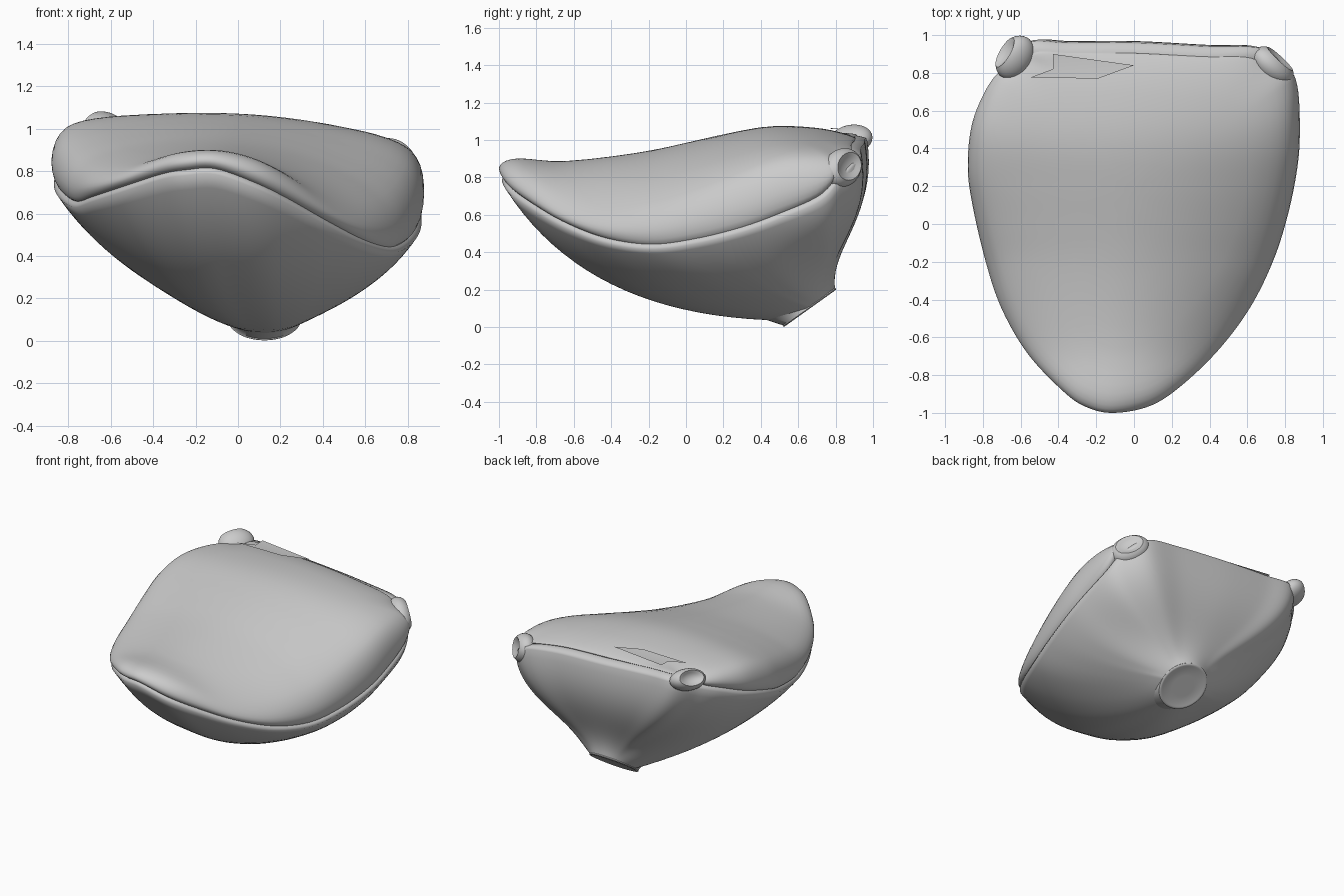
import bpy, bmesh, math
from mathutils import Vector, Matrix

if "Cube" in bpy.data.objects:
    bpy.data.objects.remove(bpy.data.objects["Cube"])

# Rim outline seen from above, with the seam height at each point
RIM = [(-.11, -1, .81), (.08, -.965, .745), (.24, -.865, .67), (.44, -.675, .56),
       (.61, -.45, .475), (.735, -.2, .44), (.815, .05, .47), (.865, .3, .53),
       (.878, .5, .6), (.865, .73, .7), (.81, .84, .82), (.68, .94, .92),
       (.4, .95, .965), (0, .97, .99), (-.35, .97, 1.01), (-.58, .97, 1.015),
       (-.7, .83, .95), (-.79, .7, .9), (-.86, .52, .83), (-.88, .3, .76),
       (-.855, .1, .7), (-.785, -.2, .655), (-.7, -.45, .68), (-.56, -.69, .725),
       (-.37, -.89, .785), (-.25, -.97, .805)]
CENTRE = Vector((0, .15))


def catmull(a, b, c, d, t):
    return .5 * (2 * b + (c - a) * t + (2 * a - 5 * b + 4 * c - d) * t * t
                 + (3 * b - a - 3 * c + d) * t ** 3)


def closed_curve(points, steps):
    p = [Vector(q) for q in points]
    n = len(p)
    return [catmull(p[i - 1], p[i], p[(i + 1) % n], p[(i + 2) % n], k / steps)
            for i in range(n) for k in range(steps)]


def smooth01(a, b, v):
    t = max(0, min(1, (v - a) / (b - a)))
    return t * t * (3 - 2 * t)


def curve_at(keys, v):
    v = max(keys[0][0], min(keys[-1][0], v))
    for i in range(len(keys) - 1):
        if v <= keys[i + 1][0]:
            break

    def slope(j):
        a, b = keys[max(j - 1, 0)], keys[min(j + 1, len(keys) - 1)]
        return (b[1] - a[1]) / (b[0] - a[0])
    (x0, y0), (x1, y1) = keys[i], keys[i + 1]
    h, t = x1 - x0, (v - x0) / (x1 - x0)
    return (y0 * (1 + 2 * t) * (1 - t) ** 2 + slope(i) * h * t * (1 - t) ** 2
            + y1 * t * t * (3 - 2 * t) + slope(i + 1) * h * t * t * (t - 1))


CREST = [(-1, .915), (-.9, .91), (-.7, .887), (-.5, .9), (-.2, .942), (0, .985),
         (.2, 1.03), (.4, 1.068), (.55, 1.075), (.75, 1.058), (.95, 1.015)]
DROOP_R = [(-1, .7), (-.7, .65), (-.2, .38), (.5, .17), (.95, .13)]
DROOP_L = [(-1, .5), (-.7, .42), (-.2, .25), (.5, .09), (.95, .04)]


def top_z(x, y):
    d = x + .15
    return curve_at(CREST, y) - curve_at(DROOP_R if d > 0 else DROOP_L, y) * d * d


def finish(name, bm, angle=50, recalc=True):
    if recalc:
        bmesh.ops.recalc_face_normals(bm, faces=bm.faces)
    me = bpy.data.meshes.new(name)
    bm.to_mesh(me)
    bm.free()
    ob = bpy.data.objects.new(name, me)
    bpy.context.collection.objects.link(ob)
    bpy.ops.object.select_all(action='DESELECT')
    bpy.context.view_layer.objects.active = ob
    ob.select_set(True)
    bpy.ops.object.shade_smooth_by_angle(angle=math.radians(angle))
    return ob


def loft(name, rings, close_start=None, close_end=None, angle=50):
    bm = bmesh.new()
    loops = [[bm.verts.new(p) for p in ring] for ring in rings]
    n = len(loops[0])
    for a, b in zip(loops, loops[1:]):
        for i in range(n):
            bm.faces.new((a[i], a[(i + 1) % n], b[(i + 1) % n], b[i]))
    for loop, point in ((loops[0], close_start), (loops[-1], close_end)):
        if point is not None:
            c = bm.verts.new(point)
            for i in range(n):
                bm.faces.new((loop[i], loop[(i + 1) % n], c))
    return finish(name, bm, angle)


rim = closed_curve(RIM, 7)


def at(p, s):
    return CENTRE + (p.xy - CENTRE) * s


def rear_inset(p):
    return 1 - .08 * smooth01(.78, .93, p.y)


# Padded top: radial rings that roll over the rim and tuck in at the seam
ROLL = [(s / 10, 1) for s in range(1, 7)] + [
    (.7, 1), (.76, .995), (.82, .98), (.87, .955), (.91, .915), (.94, .86), (.965, .77),
    (.983, .66), (.995, .52), (1, .38), (.998, .25), (.99, .13), (.978, .04), (.965, 0)]
rings = []
for s, f in ROLL:
    ring = []
    for p in rim:
        q = at(p, s * (1 + (rear_inset(p) - 1) * smooth01(.2, .9, s)))
        t = top_z(q.x, q.y)
        if s > .8:
            t = max(t, p.z + .02)
        ring.append((q.x, q.y, p.z + (t - p.z) * f))
    rings.append(ring)
loft("padded_top", rings, close_start=(0, .15, top_z(0, .15)))

# Hull: curved shell from the seam down to the tilted round foot
FOOT = Vector((.125, .66, .105))
EX, EY = Vector((1, 0, 0)), Vector((0, .814, .581))
NORMAL = EX.cross(EY)


def foot(p, r, out=0):
    d = (p.xy - CENTRE).normalized()
    return FOOT + (EX * d.x + EY * d.y) * r - NORMAL * out


def neck(p):
    d = (p.xy - CENTRE).normalized()
    f = max(0, -d.y)
    return foot(p, .168) + Vector((0, -.09 * f, .03 * f))


hull = []
for s, dz in ((.95, .008), (.96, .008), (.97, .003), (.98, -.008)):
    hull.append([(*at(p, s * (rear_inset(p) if s < .965 else (1 + rear_inset(p)) / 2 if s < .975 else 1)),
                  p.z + dz) for p in rim])
STEPS = 20
for k in range(STEPS + 1):
    t = k / STEPS
    ring = []
    for p in rim:
        a = Vector((*at(p, .987), p.z - .025))
        b = neck(p)
        back = smooth01(.3, 1, p.y)
        front = smooth01(.1, .95, -p.y)
        # front and sides: one control point, raised to a cubic
        side = .62 if p.x < 0 else .67
        side = .645 + .025 * smooth01(-.5, .5, p.x) - .02
        c = Vector((a.x + .3 * (b.x - a.x), a.y + .3 * (b.y - a.y),
                    a.z + (side + .3 * front) * (b.z - a.z)))
        c1, c2 = a.lerp(c, 2 / 3), b.lerp(c, 2 / 3)
        # back: bulge under the rim, then pinch to a neck above the foot
        r1 = Vector((a.x + .12 * (b.x - a.x), a.y + .06, a.z + .5 * (b.z - a.z)))
        r2 = Vector((b.x + .15 * (a.x - b.x), b.y - .03, b.z + .22))
        c1, c2 = c1.lerp(r1, back), c2.lerp(r2, back)
        u = 1 - t
        ring.append(a * u ** 3 + c1 * 3 * u * u * t + c2 * 3 * u * t * t + b * t ** 3)
    hull.append(ring)
loft("hull_shell", hull, angle=85)

# Round foot plate, tapering from the neck to a flat disc
loft("round_foot", [[neck(p) for p in rim]] + [[foot(p, r, o) for p in rim] for r, o in
     ((.172, -.006), (.174, .0), (.17, .005), (.158, .006), (.15, .003), (.08, .003))],
     close_end=FOOT - NORMAL * .003)


# Dished corner sockets: ellipsoids with the outer cap pushed inward
def socket(name, loc, along, outward, size):
    bm = bmesh.new()
    bmesh.ops.create_uvsphere(bm, u_segments=32, v_segments=24, radius=1)
    for v in bm.verts:
        v.co.z = min(v.co.z, 1.45 - v.co.z)
    x = Vector(along).normalized()
    z = Vector(outward)
    z = (z - x * z.dot(x)).normalized()
    y = z.cross(x)
    m = Matrix((x * size[0], y * size[1], z * size[2])).transposed().to_4x4()
    bm.transform(Matrix.Translation(loc) @ m)
    finish(name, bm)


socket("left_corner_socket", (-.63, .88, 1.0), (.13, .22, .02), (-.8, .3, .5), (.125, .075, .1))
socket("right_corner_socket", (.735, .835, .85), (.2, -.17, -.12), (.8, .6, .1), (.135, .1, .08))

# Thin loose flap behind the padded top, facing downward
bm = bmesh.new()
pts = [(-.43, .9, 1.06), (0, .84, 1.058), (-.19, .77, 1.064), (-.55, .775, 1.06), (-.43, .82, 1.058)]
vs = [bm.verts.new(p) for p in pts]
for tri in ((0, 1, 4), (4, 1, 2), (4, 2, 3)):
    bm.faces.new([vs[i] for i in tri])
finish("loose_flap", bm, 20, recalc=False)
